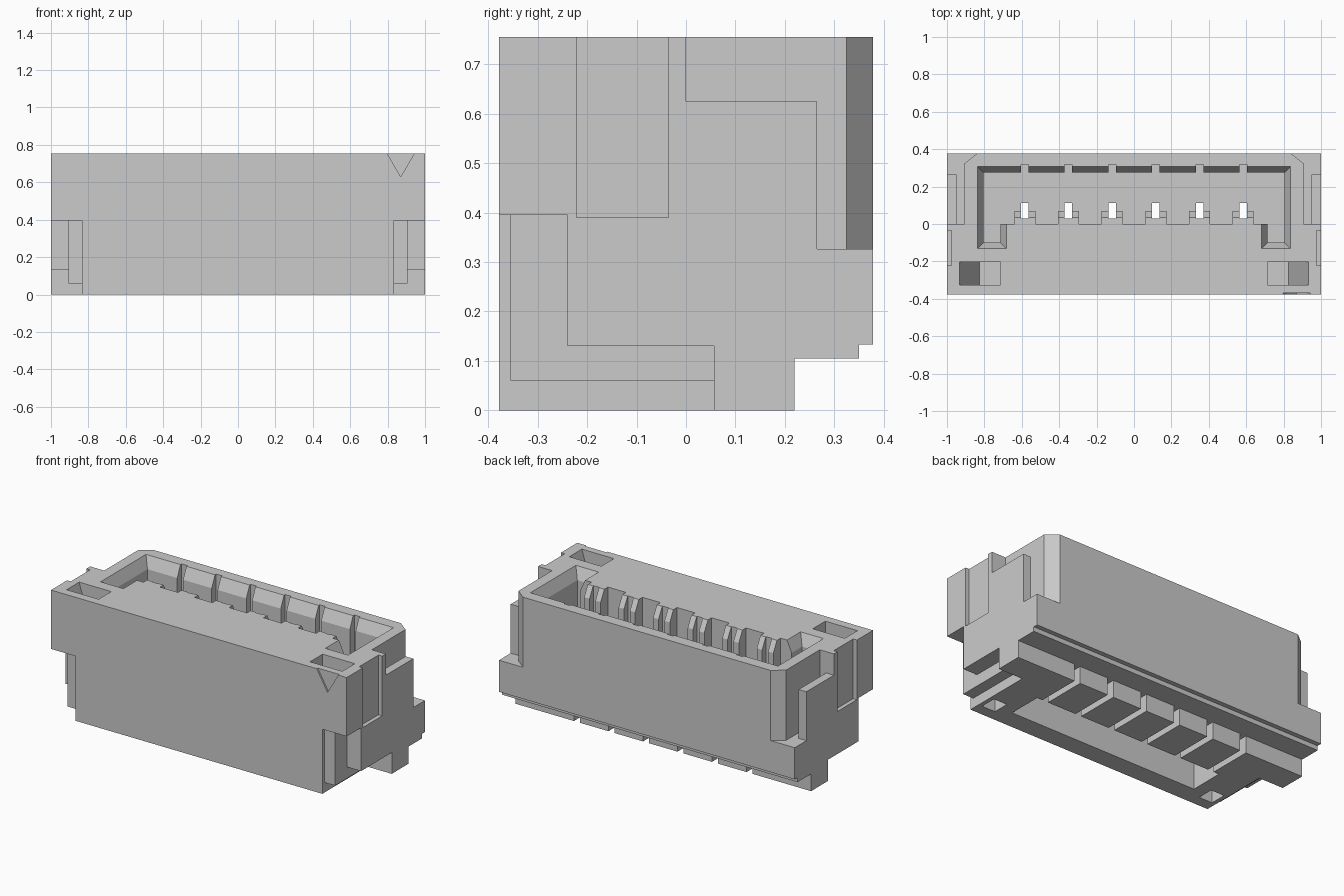
import bpy, bmesh

if "Cube" in bpy.data.objects:
    bpy.data.objects.remove(bpy.data.objects["Cube"])

grey = bpy.data.materials.new("light_grey_plastic")
grey.use_nodes = True
colour = (0.6, 0.6, 0.6, 1)
grey.diffuse_color = colour
grey.node_tree.nodes["Principled BSDF"].inputs["Base Color"].default_value = colour

TOP, WIDE, DEEP = 0.755, 1.0, 0.378
OUT = 0.2  # overshoot of cutters past the outside


def loft(name, rings):
    """Closed solid through matching rings of 3D points."""
    bm = bmesh.new()
    loops = [[bm.verts.new(p) for p in ring] for ring in rings]
    n = len(loops[0])
    for a, b in zip(loops, loops[1:]):
        for i in range(n):
            j = (i + 1) % n
            bm.faces.new((a[i], a[j], b[j], b[i]))
    bm.faces.new(loops[0][::-1])
    bm.faces.new(loops[-1])
    bmesh.ops.recalc_face_normals(bm, faces=bm.faces)
    mesh = bpy.data.meshes.new(name)
    bm.to_mesh(mesh)
    bm.free()
    mesh.materials.append(grey)
    ob = bpy.data.objects.new(name, mesh)
    bpy.context.collection.objects.link(ob)
    return ob


def prism(name, pts, axis, lo, hi):
    """Extrude a 2D outline along one axis."""
    place = {"x": lambda a, b, c: (c, a, b),
             "y": lambda a, b, c: (a, c, b),
             "z": lambda a, b, c: (a, b, c)}[axis]
    return loft(name, [[place(a, b, c) for a, b in pts] for c in (lo, hi)])


def box(name, x0, x1, y0, y1, z0, z1):
    return prism(name, [(x0, y0), (x1, y0), (x1, y1), (x0, y1)], "z", z0, z1)


def cut(cutter):
    cutter.hide_render = True
    mod = housing.modifiers.new("cut", "BOOLEAN")
    mod.operation, mod.solver, mod.object = "DIFFERENCE", "EXACT", cutter
    bpy.context.view_layer.objects.active = housing
    bpy.ops.object.modifier_apply(modifier=mod.name)
    bpy.data.objects.remove(cutter)


# Main block with the stepped underside at the back
housing = prism("housing", [(-DEEP, 0), (0.22, 0), (0.22, 0.105), (0.35, 0.105),
                            (0.35, 0.133), (DEEP, 0.133), (DEEP, TOP), (-DEEP, TOP)],
                "x", -WIDE, WIDE)

# Mating cavity with bevelled mouth
FLOOR = 0.13


def mouth(grow, z):
    half = [(0.715 - grow, 0), (0.715 - grow, -0.1 - grow),
            (0.805 + grow, -0.1 - grow), (0.805 + grow, 0.275 + grow)]
    return [(x, y, z) for x, y in half] + [(-x, y, z) for x, y in half[::-1]]


cut(loft("cavity", [mouth(0, FLOOR), mouth(0, 0.685),
                    mouth(0.032, TOP), mouth(0.032, TOP + OUT)]))

# Hollow under the tongue
cut(box("underside_hollow", -0.64, 0.64, -0.26, -0.05, -OUT, 0.5))

# Contact positions: wall groove, through hole, foot slot and guide ribs
for i in range(6):
    x = (i - 2.5) * 0.2335
    s = 0.02
    cut(box("wall_groove", x - s, x + s, 0.2, 0.318, FLOOR, TOP + OUT))
    cut(box("contact_hole", x - s, x + s, 0.03, 0.112, -OUT, FLOOR + 0.02))
    cut(box("foot_slot", x - s, x + s, -0.06, 0.22 + OUT, -OUT, 0.105))
    rib = [(0, FLOOR), (0.07, FLOOR), (0.07, 0.69), (0.035, TOP), (0, TOP)]
    prism("guide_rib_a", rib, "x", x - 0.056, x - s)
    prism("guide_rib_b", rib, "x", x + s, x + 0.056)
    box("rib_web", x - s, x + s, 0, 0.03, FLOOR, TOP)


for side in (-1, 1):
    def sbox(name, x0, x1, *rest):
        return box(name, side * x0, side * x1, *rest)

    far = WIDE + OUT
    # Stepped recesses at the lower front corners
    cut(sbox("front_step", 0.835, far, -DEEP - OUT, -0.355, -OUT, 0.395))
    cut(sbox("side_step", 0.905, far, -DEEP - OUT, -0.24, -OUT, 0.395))
    cut(sbox("lower_step", 0.905, far, -DEEP - OUT, 0.057, -OUT, 0.13))
    cut(sbox("bottom_step", 0.835, far, -DEEP - OUT, 0.057, -OUT, 0.06))
    # Shallow groove on the end face
    cut(sbox("end_groove", 0.975, far, -0.222, -0.035, 0.39, TOP + OUT))
    # Cut-back rear corner with chamfer
    corner = [(0.905, 0), (far, 0), (far, 0.45), (0.746, 0.45), (0.905, 0.325)]
    cut(prism("rear_corner", [(side * x, y) for x, y in corner], "z", 0.326, TOP + OUT))
    # Thin upright ear beside the gap
    sbox("side_ear", 0.948, WIDE, 0, 0.265, 0.326, 0.625)
    # Top pocket with sloped outer wall
    pocket = [(0.715, 0.4), (0.825, 0.4), (0.932, TOP), (0.932, TOP + OUT),
              (0.715, TOP + OUT)]
    cut(prism("top_pocket", [(side * x, z) for x, z in pocket], "y", -0.325, -0.203))
    # Small socket underneath
    cut(sbox("bottom_socket", 0.72, 0.81, -0.31, -0.21, -OUT, 0.25))

# Engraved triangle marking the first contact
cut(prism("marker", [(0.797, TOP), (0.797, TOP + OUT), (0.943, TOP + OUT),
                     (0.943, TOP), (0.87, 0.63)], "y", -DEEP - OUT, -DEEP + 0.01))
